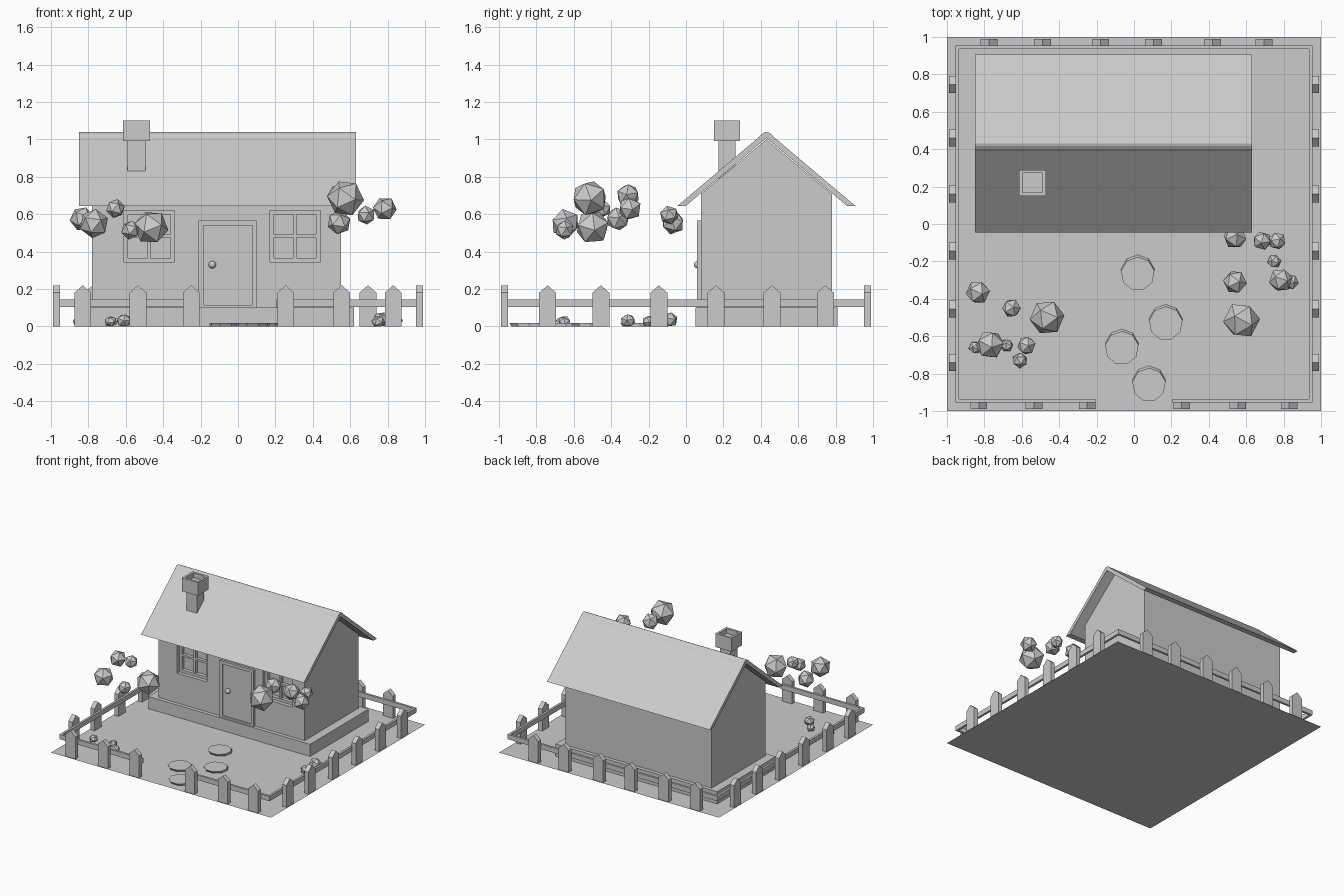
import bpy, bmesh, math, random
from mathutils import Vector, Euler

if "Cube" in bpy.data.objects:
    bpy.data.objects.remove(bpy.data.objects["Cube"])

random.seed(4)


def mesh_object(name, bm):
    bmesh.ops.recalc_face_normals(bm, faces=bm.faces)
    me = bpy.data.meshes.new(name)
    bm.to_mesh(me)
    bm.free()
    ob = bpy.data.objects.new(name, me)
    bpy.context.collection.objects.link(ob)
    return ob


def box(name, x0, x1, y0, y1, z0, z1):
    bm = bmesh.new()
    bmesh.ops.create_cube(bm, size=1)
    for v in bm.verts:
        v.co = ((x0 + x1) / 2 + v.co.x * (x1 - x0),
                (y0 + y1) / 2 + v.co.y * (y1 - y0),
                (z0 + z1) / 2 + v.co.z * (z1 - z0))
    return mesh_object(name, bm)


def prism(name, outline, depth):
    """Solid made by sweeping a closed outline along a vector."""
    bm = bmesh.new()
    face = bm.faces.new([bm.verts.new(p) for p in outline])
    ext = bmesh.ops.extrude_face_region(bm, geom=[face], use_keep_orig=True)
    bmesh.ops.translate(bm, vec=Vector(depth),
                        verts=[g for g in ext["geom"] if isinstance(g, bmesh.types.BMVert)])
    return mesh_object(name, bm)


def cut(ob, cutter):
    mod = ob.modifiers.new("opening", "BOOLEAN")
    mod.object = cutter
    mod.solver = "EXACT"
    cutter.hide_render = True
    cutter.hide_viewport = True


def ball(name, x, y, z, r, stretch=(1, 1, 1), subdiv=1):
    bm = bmesh.new()
    bmesh.ops.create_icosphere(bm, subdivisions=subdiv, radius=r)
    turn = Euler([random.uniform(0, 6.28) for _ in range(3)]).to_matrix()
    for v in bm.verts:
        c = turn @ v.co
        v.co = (x + c.x * stretch[0], y + c.y * stretch[1], max(0, z + c.z * stretch[2]))
    return mesh_object(name, bm)


# Lawn
bm = bmesh.new()
bmesh.ops.create_grid(bm, x_segments=1, y_segments=1, size=1)
mesh_object("lawn", bm)

# House body and plinth
box("plinth", -0.85, 0.62, 0.05, 0.81, 0, 0.10)
gable = [(0.08, 0.05), (0.78, 0.05), (0.78, 0.708), (0.43, 1.0), (0.08, 0.708)]
walls = prism("walls", [(-0.78, y, z) for y, z in gable], (1.33, 0, 0))

# Roof with a rounded ridge, mirrored profile
half = [(0.43, 0.645), (0.475, 0.645), (0.04, 1.012), (0.028, 1.026), (0.013, 1.036)]
right = [(0.43 + d, z) for d, z in half]
left = [(0.43 - d, z) for d, z in reversed(half)]
profile = right + [(0.43, 1.04)] + left + [(0.43, 1.007)]
prism("roof", [(-0.85, y, z) for y, z in profile], (1.48, 0, 0))

# Chimney with a hollow cap
box("chimney_shaft", -0.59, -0.495, 0.175, 0.265, 0.75, 1.0)
cap = box("chimney_cap", -0.615, -0.47, 0.15, 0.29, 0.99, 1.10)
cut(cap, box("chimney_cutter", -0.597, -0.488, 0.168, 0.272, 1.06, 1.2))

# Windows recessed in the front wall
for i, x in enumerate((-0.61, 0.17)):
    x1, z0, z1 = x + 0.27, 0.345, 0.62
    cut(walls, box(f"window_cutter_{i}", x, x1, 0.0, 0.14, z0, z1))
    ya, yb, w = 0.11, 0.142, 0.022
    box(f"window_stile_left_{i}", x, x + w, ya, yb, z0, z1)
    box(f"window_stile_right_{i}", x1 - w, x1, ya, yb, z0, z1)
    box(f"window_rail_low_{i}", x + w, x1 - w, ya, yb, z0, z0 + w)
    box(f"window_rail_high_{i}", x + w, x1 - w, ya, yb, z1 - w, z1)
    xm, zm = (x + x1) / 2, (z0 + z1) / 2
    box(f"window_mullion_{i}", xm - 0.008, xm + 0.008, ya + 0.004, yb, z0 + w, z1 - w)
    box(f"window_crossbar_{i}", x + w, x1 - w, ya + 0.004, yb, zm - 0.008, zm + 0.008)

# Door, frame and knob
box("door_frame_left", -0.21, -0.185, 0.06, 0.085, 0.10, 0.565)
box("door_frame_right", 0.075, 0.10, 0.06, 0.085, 0.10, 0.565)
box("door_frame_top", -0.185, 0.075, 0.06, 0.085, 0.54, 0.565)
box("door_sill", -0.185, 0.075, 0.06, 0.085, 0.10, 0.115)
box("door", -0.185, 0.075, 0.07, 0.085, 0.115, 0.54)
knob = ball("door_knob", -0.137, 0.062, 0.33, 0.02, subdiv=3)
knob.data.shade_smooth()


# Picket fence: pointed pickets outside, one rail inside
def picket(name, along, side):
    pts = [(-0.045, 0), (0.045, 0), (0.045, 0.18), (0, 0.22), (-0.045, 0.18)]
    a, b = (0.953, 0.99)
    if side in ("front", "back"):
        s = -1 if side == "front" else 1
        prism(name, [(along + u, s * a, z) for u, z in pts], (0, s * (b - a), 0))
    else:
        s = -1 if side == "left" else 1
        prism(name, [(s * a, along + u, z) for u, z in pts], (s * (b - a), 0, 0))


side_y = (-0.74, -0.455, -0.145, 0.16, 0.46, 0.745)
spots = {"front": (-0.83, -0.535, -0.25, 0.255, 0.555, 0.83),
         "back": (-0.775, -0.49, -0.18, 0.105, 0.42, 0.695),
         "left": side_y, "right": side_y}
for side, places in spots.items():
    for i, p in enumerate(places):
        picket(f"picket_{side}_{i}", p, side)
a, b, z0, z1 = 0.936, 0.954, 0.105, 0.145
box("rail_front_left", -b, -0.205, -b, -a, z0, z1)
box("rail_front_right", 0.205, b, -b, -a, z0, z1)
box("rail_back", -b, b, a, b, z0, z1)
box("rail_left", -b, -a, -a, a, z0, z1)
box("rail_right", a, b, -a, a, z0, z1)

# Nine-sided stepping stones
for i, (x, y) in enumerate([(0.02, -0.255), (0.17, -0.52), (-0.065, -0.652), (0.08, -0.848)]):
    ring = [(x + 0.09 * math.sin(k * math.tau / 9), y + 0.09 * math.cos(k * math.tau / 9), 0)
            for k in range(9)]
    prism(f"stepping_stone_{i}", ring, (0, -0.012, 0.018))

# Floating faceted foliage clumps
foliage = [(-0.835, -0.365, 0.575, 0.066), (-0.655, -0.45, 0.63, 0.052),
           (-0.465, -0.5, 0.53, 0.095), (-0.77, -0.645, 0.55, 0.08),
           (-0.575, -0.65, 0.515, 0.052), (0.575, -0.515, 0.685, 0.1),
           (0.54, -0.31, 0.70, 0.065), (0.54, -0.07, 0.555, 0.065),
           (0.685, -0.09, 0.595, 0.052), (0.785, -0.3, 0.63, 0.065)]
for i, f in enumerate(foliage):
    ball(f"foliage_{i}", *f)

# Small rocks beside the path
rocks = [(-0.61, -0.73, 0.03, 0.042), (-0.68, -0.65, 0.025, 0.035), (-0.85, -0.66, 0.025, 0.035),
         (0.765, -0.09, 0.035, 0.048), (0.75, -0.2, 0.025, 0.038), (0.84, -0.31, 0.03, 0.042)]
for i, r in enumerate(rocks):
    ball(f"rock_{i}", *r, stretch=(1, 1, 0.9))
